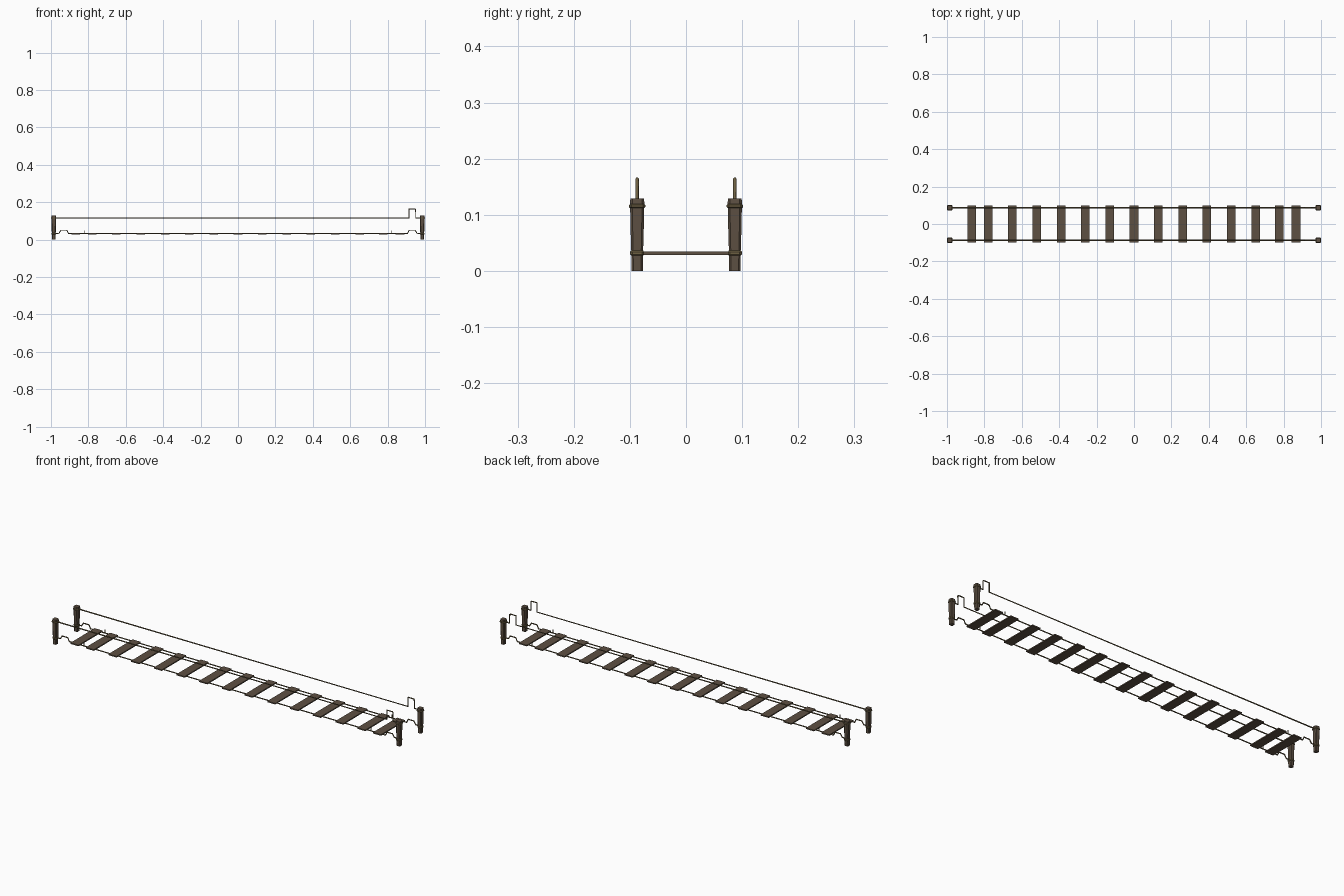
import bpy, bmesh
from mathutils import Vector

if "Cube" in bpy.data.objects:
    bpy.data.objects.remove(bpy.data.objects["Cube"])


def material(name, rgb):
    m = bpy.data.materials.new(name)
    m.diffuse_color = (*rgb, 1)
    m.use_nodes = True
    m.node_tree.nodes["Principled BSDF"].inputs["Base Color"].default_value = m.diffuse_color
    return m


WOOD = material("wood", (0.11, 0.08, 0.055))
ROPE = material("rope", (0.15, 0.115, 0.055))
PX, PY = 0.985, 0.087      # post position
LOW, HIGH = 0.032, 0.116   # rope heights


def loft(name, x, y, profile, mat):
    """Stack chamfered-square sections (half width, z) into one solid."""
    bm = bmesh.new()
    rings = []
    for h, z in profile:
        c = h * 0.68
        pts = [(h, -c), (h, c), (c, h), (-c, h), (-h, c), (-h, -c), (-c, -h), (c, -h)]
        rings.append([bm.verts.new((x + a, y + b, z)) for a, b in pts])
    for lo, hi in zip(rings, rings[1:]):
        for i in range(8):
            j = (i + 1) % 8
            bm.faces.new((lo[i], lo[j], hi[j], hi[i]))
    bm.faces.new(rings[0][::-1])
    bm.faces.new(rings[-1])
    me = bpy.data.meshes.new(name)
    bm.to_mesh(me)
    bm.free()
    me.materials.append(mat)
    ob = bpy.data.objects.new(name, me)
    bpy.context.collection.objects.link(ob)
    return ob


def rope(name, points, radius=0.0031):
    """Thin six-sided tube along a polyline."""
    cu = bpy.data.curves.new(name, 'CURVE')
    cu.dimensions = '3D'
    cu.bevel_depth = radius
    cu.bevel_resolution = 1
    cu.use_fill_caps = True
    s = cu.splines.new('POLY')
    s.points.add(len(points) - 1)
    for p, co in zip(s.points, points):
        p.co = (*co, 1)
    cu.materials.append(ROPE)
    ob = bpy.data.objects.new(name, cu)
    bpy.context.collection.objects.link(ob)
    bpy.ops.object.select_all(action='DESELECT')
    bpy.context.view_layer.objects.active = ob
    ob.select_set(True)
    bpy.ops.object.convert(target='MESH')


# Posts with rope lashings
for x in (-PX, PX):
    for y in (-PY, PY):
        loft("post", x, y, [(0.0100, 0), (0.0105, 0.035), (0.0115, 0.065), (0.0125, 0.111),
                            (0.0128, 0.121), (0.0122, 0.1285)], WOOD)
        loft("lower_lashing", x, y, [(0.0108, 0.027), (0.0124, 0.029), (0.0124, 0.034),
                                     (0.0108, 0.036)], ROPE)
        loft("upper_lashing", x, y, [(0.0128, 0.112), (0.015, 0.114), (0.015, 0.117),
                                     (0.0128, 0.119)], ROPE)

# Hand ropes with a square loop at one end, deck ropes with a loop at each end
for y in (-PY, PY):
    hand = [(-PX, HIGH), (0.914, HIGH), (0.914, 0.164), (0.946, 0.164), (0.950, 0.160),
            (0.950, HIGH), (PX, HIGH)]
    rope("hand_rope", [(x, y, z) for x, z in hand])
    loop = [(PX, LOW), (0.957, LOW + 0.002), (0.947, 0.050), (0.915, 0.050), (0.906, LOW)]
    deck = [(-x, z) for x, z in loop] + loop[::-1]
    rope("deck_rope", [(x, y, z) for x, z in deck])
    for x in (-0.822, 0.822):
        rope("rope_end", [(x, y, LOW), (x, y, 0.050)], 0.0025)

# Deck planks
xs = [-0.868, -0.78] + [0.13 * i for i in range(-5, 6)] + [0.776, 0.866]
for x in xs:
    bpy.ops.mesh.primitive_cube_add(size=1, location=(x, 0, 0.0315))
    p = bpy.context.object
    p.name = "plank"
    p.scale = (0.046, 0.198, 0.006)
    p.data.materials.append(WOOD)
